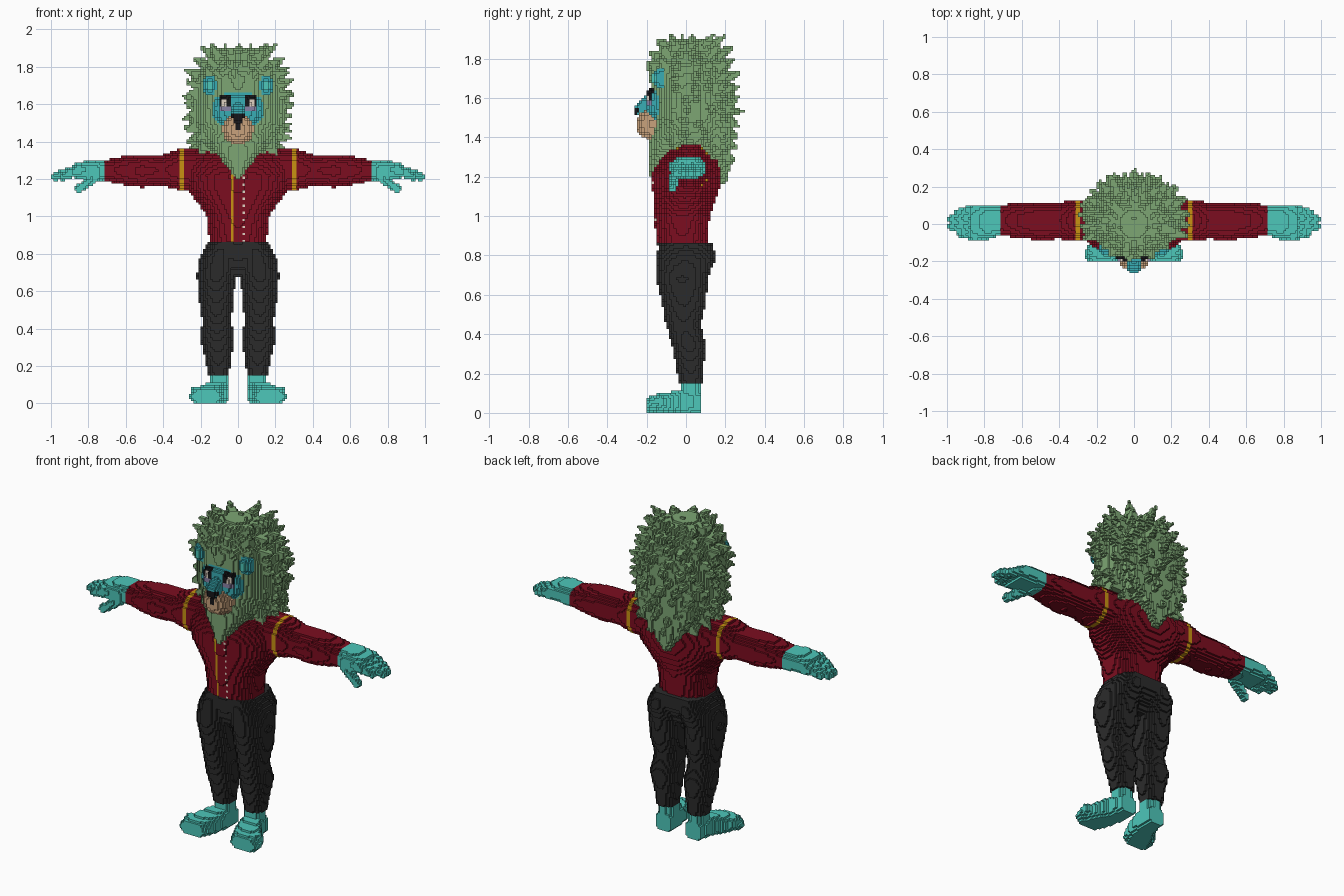
import bpy
import math
import random
from mathutils import Vector

random.seed(4)
V = 0.0125   # block size
cells = {}   # block index -> (part, colour)

COLOURS = {
    "teal_skin": (0.075, 0.57, 0.49),
    "blue_teal_face": (0.04, 0.42, 0.46),
    "green_hair": (0.205, 0.38, 0.174),
    "dark_red_cloth": (0.2, 0.004, 0.014),
    "charcoal_cloth": (0.024, 0.024, 0.024),
    "gold_trim": (0.58, 0.29, 0.006),
    "tan_muzzle": (0.58, 0.36, 0.2),
    "black": (0.008, 0.008, 0.01),
    "pale_cream": (0.75, 0.65, 0.55),
    "grey_purple": (0.25, 0.22, 0.38),
}


# Helpers that fill blocks
def put(part, colour, idx, mirror):
    if idx[2] < 0:
        return
    if mirror:
        cells[idx] = ("left_" + part, colour)
        cells[(-1 - idx[0], idx[1], idx[2])] = ("right_" + part, colour)
    else:
        cells[idx] = (part, colour)


def section_at(sections, t):
    for a, b in zip(sections, sections[1:]):
        if a[0] <= t <= b[0]:
            f = (t - a[0]) / (b[0] - a[0])
            return [p + (q - p) * f for p, q in zip(a[1:], b[1:])]
    return None


def loft(part, colour, axis, sections, power=2.0, mirror=False):
    """Fill rounded sections (t, a, b, radius_a, radius_b) along an axis."""
    first, last = sections[0][0], sections[-1][0]
    for i in range(math.floor(first / V), math.ceil(last / V)):
        s = section_at(sections, (i + 0.5) * V)
        if not s:
            continue
        a, b, ra, rb = s
        for j in range(math.floor((a - ra) / V), math.ceil((a + ra) / V)):
            u = abs((j + 0.5) * V - a) / ra
            for k in range(math.floor((b - rb) / V), math.ceil((b + rb) / V)):
                w = abs((k + 0.5) * V - b) / rb
                if u ** power + w ** power <= 1:
                    idx = {"x": (i, j, k), "y": (j, i, k), "z": (j, k, i)}[axis]
                    put(part, colour, idx, mirror)


def ball(part, colour, c, r, power=2.0, mirror=False):
    spans = [range(math.floor((p - q) / V), math.ceil((p + q) / V)) for p, q in zip(c, r)]
    for i in spans[0]:
        for j in spans[1]:
            for k in spans[2]:
                d = sum((abs((n + 0.5) * V - p) / q) ** power for n, p, q in zip((i, j, k), c, r))
                if d <= 1:
                    put(part, colour, (i, j, k), mirror)


def strand(part, colour, start, end, r0, r1, mirror=False):
    start, end = Vector(start), Vector(end)
    steps = max(2, math.ceil((end - start).length / V))
    for n in range(steps + 1):
        r = r0 + (r1 - r0) * n / steps
        ball(part, colour, start.lerp(end, n / steps), (r, r, r), mirror=mirror)


def paint_front(parts, colour, x0, x1, z0, z1, rule=lambda x, z: True):
    """Colour the foremost block of each column inside a rectangle."""
    for i in range(round(x0 / V), round(x1 / V)):
        for k in range(round(z0 / V), round(z1 / V)):
            if not rule((i + 0.5) * V, (k + 0.5) * V):
                continue
            for j in range(-24, 8):
                if (i, j, k) in cells:
                    part = cells[(i, j, k)][0]
                    if part in parts:
                        cells[(i, j, k)] = (part, colour)
                    break


# Feet with toes
loft("foot", "teal_skin", "y", [
    (-0.2, 0.17, 0.035, 0.065, 0.035), (-0.17, 0.165, 0.045, 0.08, 0.045),
    (-0.1, 0.14, 0.05, 0.08, 0.052), (-0.02, 0.108, 0.06, 0.06, 0.06),
    (0.07, 0.1, 0.05, 0.05, 0.05)], 3.5, True)
loft("foot", "teal_skin", "z", [(0.02, 0.102, 0.02, 0.052, 0.05), (0.17, 0.102, 0.02, 0.052, 0.05)], 2.5, True)
for n in range(4):
    x = 0.105 + 0.04 * n
    strand("foot", "teal_skin", (x, -0.13, 0.06), (x + 0.005, -0.17, 0.034), 0.03, 0.03, True)

# Trousers
loft("trousers_leg", "charcoal_cloth", "z", [
    (0.155, 0.104, 0.025, 0.056, 0.06), (0.24, 0.106, 0.02, 0.07, 0.07),
    (0.34, 0.112, 0.018, 0.088, 0.088), (0.45, 0.113, -0.015, 0.078, 0.088),
    (0.56, 0.116, -0.01, 0.093, 0.113), (0.68, 0.117, -0.02, 0.104, 0.13),
    (0.78, 0.105, 0.0, 0.1, 0.15), (0.86, 0.08, 0.0, 0.08, 0.14)], 2.2, True)
loft("trousers_hips", "charcoal_cloth", "z", [
    (0.67, 0, -0.015, 0.1, 0.07), (0.74, 0, -0.01, 0.17, 0.115),
    (0.8, 0, 0.0, 0.185, 0.14), (0.8625, 0, -0.005, 0.16, 0.14)], 2.3)

# Jacket body and sleeves
loft("jacket", "dark_red_cloth", "z", [
    (0.8625, 0, -0.02, 0.152, 0.132), (1.0, 0, -0.02, 0.168, 0.14),
    (1.06, 0, -0.01, 0.205, 0.155), (1.14, 0, 0.0, 0.268, 0.17),
    (1.22, 0, 0.005, 0.295, 0.175), (1.3, 0, 0.015, 0.295, 0.145),
    (1.3625, 0, 0.02, 0.25, 0.07)], 2.2)
sleeve = [
    (0.2, 0.02, 1.25, 0.115, 0.108), (0.315, 0.018, 1.25, 0.108, 0.111),
    (0.4, 0.018, 1.247, 0.098, 0.082), (0.52, 0.015, 1.243, 0.1, 0.088),
    (0.62, 0.018, 1.245, 0.092, 0.076), (0.7125, 0.02, 1.245, 0.083, 0.055)]
loft("sleeve", "dark_red_cloth", "x", sleeve, 2.2, True)

# Gold shoulder bands and front zip
for idx, (part, colour) in list(cells.items()):
    if part.endswith("sleeve") and 0.285 < abs((idx[0] + 0.5) * V) < 0.315:
        cells[idx] = (part, "gold_trim")
paint_front(["jacket"], "gold_trim", -3 * V, -2 * V, 0.8625, 1.3)
paint_front(["jacket"], "pale_cream", 2 * V, 3 * V, 0.8625, 1.3, lambda x, z: int(z / V) % 3 == 0)

# Hands, fingers and thumbs
loft("hand", "teal_skin", "x", [
    (0.7125, 0.02, 1.245, 0.085, 0.056), (0.79, 0.012, 1.25, 0.092, 0.052),
    (0.88, 0.008, 1.24, 0.094, 0.042)], 2.5, True)
for y, tip in ((-0.062, 0.93), (-0.014, 0.975), (0.034, 0.975), (0.078, 0.94)):
    strand("hand", "teal_skin", (0.85, y, 1.25), (tip, y * 0.75, 1.215), 0.028, 0.023, True)
strand("hand", "teal_skin", (0.76, -0.05, 1.215), (0.85, -0.07, 1.145), 0.03, 0.022, True)

# Mane core, chest tuft and back tail
core = [
    (1.28, 0, 0.06, 0.15, 0.13), (1.38, 0, 0.035, 0.22, 0.18),
    (1.5, 0, 0.03, 0.252, 0.2), (1.65, 0, 0.025, 0.25, 0.205),
    (1.75, 0, 0.01, 0.225, 0.195), (1.83, 0, 0.005, 0.17, 0.145), (1.9, 0, 0, 0.07, 0.07)]
loft("mane", "green_hair", "z", core)
loft("mane", "green_hair", "z", [
    (1.2, 0, -0.17, 0.012, 0.02), (1.26, 0, -0.14, 0.055, 0.05),
    (1.34, 0, -0.11, 0.12, 0.08), (1.42, 0, -0.09, 0.16, 0.09), (1.5, 0, -0.06, 0.17, 0.09)])
loft("mane", "green_hair", "z", [
    (1.16, 0, 0.18, 0.015, 0.025), (1.24, 0, 0.175, 0.07, 0.04),
    (1.34, 0, 0.155, 0.15, 0.07), (1.46, 0, 0.12, 0.21, 0.11)])

# Mane locks: they stand up at the crown and flare out lower down
for row in range(11):
    z = 1.33 + 0.052 * row
    _, cy, rx, ry = section_at(core, z)
    count = max(7, round(rx * 64))
    for n in range(count):
        angle = math.tau * (n + 0.5 * (row % 2)) / count + random.uniform(-0.12, 0.12)
        out = Vector((math.sin(angle), math.cos(angle), 0))
        frontness = -out.y
        if frontness > 0.55 and z < 1.72:
            continue
        root = Vector((out.x * rx * 0.84, cy + out.y * ry * 0.84, z))
        reach = random.uniform(0.065, 0.095) * (0.6 if frontness > 0.4 else 1)
        lift = (z - 1.57) * 0.2 + random.uniform(-0.015, 0.02)
        strand("mane", "green_hair", root, root + out * reach + Vector((0, 0, lift)), 0.04, 0.008)
for x, y, z in ((0.07, -0.02, 1.91), (0.0, 0.03, 1.9), (0.14, 0.02, 1.885), (0.08, 0.09, 1.875), (0.04, -0.1, 1.86)):
    for side in (-1, 1):
        strand("mane", "green_hair", (x * side * 0.9, y, z - 0.08), (x * side, y, z), 0.035, 0.01)

# Hanging locks down the nape
for x, z in ((0.04, 1.22), (0.09, 1.27), (0.14, 1.33), (0.0, 1.3)):
    for side in (-1, 1):
        strand("mane", "green_hair", (x * side, 0.19, z + 0.1), (x * side * 0.9, 0.21, z), 0.038, 0.01)

# Head, ears, snout and muzzle
ball("face", "blue_teal_face", (0, -0.085, 1.575), (0.148, 0.122, 0.115), 2.4)
ball("ear", "blue_teal_face", (0.15, -0.13, 1.7), (0.042, 0.034, 0.056), 2, True)
ball("ear", "teal_skin", (0.152, -0.16, 1.7), (0.018, 0.014, 0.03), 2, True)
ball("muzzle", "tan_muzzle", (0, -0.17, 1.468), (0.083, 0.08, 0.08), 2.3)
loft("face", "blue_teal_face", "y", [
    (-0.2625, 0, 1.535, 0.03, 0.025), (-0.23, 0, 1.55, 0.04, 0.042), (-0.15, 0, 1.58, 0.05, 0.07)])

# Nose, mouth line and eyes
head = ["face", "muzzle"]
paint_front(head, "black", -0.0375, 0.0375, 1.4875, 1.55, lambda x, z: abs(x) < 0.012 + (z - 1.4875) * 0.6)
paint_front(head, "black", -V, V, 1.4625, 1.4875)
for side in (-1, 1):
    def eye(colour, x0, x1, z0, z1):
        a, b = sorted((x0 * side, x1 * side))
        paint_front(head, colour, a, b, z0, z1)
    eye("black", 0.0375, 0.1, 1.5875, 1.65)
    eye("pale_cream", 0.0625, 0.0875, 1.5875, 1.625)
    eye("grey_purple", 0.0375, 0.1, 1.5625, 1.5875)


# Materials
materials = {}
for name, rgb in COLOURS.items():
    mat = bpy.data.materials.new(name)
    mat.use_nodes = True
    mat.diffuse_color = (*rgb, 1)
    mat.node_tree.nodes["Principled BSDF"].inputs["Base Color"].default_value = (*rgb, 1)
    materials[name] = mat

cube = bpy.data.objects.get("Cube")
if cube:
    bpy.data.objects.remove(cube)

# Build one mesh per part from the exposed block sides
SQUARE = ((0, 0), (1, 0), (1, 1), (0, 1))
parts = {}
for idx, (part, colour) in cells.items():
    verts, faces, slots = parts.setdefault(part, ({}, [], []))
    for axis in range(3):
        for way in (0, 1):
            beside = list(idx)
            beside[axis] += 2 * way - 1
            if tuple(beside) in cells:
                continue
            quad = []
            for p, q in (SQUARE if way else SQUARE[::-1]):
                corner = list(idx)
                corner[axis] += way
                corner[(axis + 1) % 3] += p
                corner[(axis + 2) % 3] += q
                quad.append(verts.setdefault(tuple(corner), len(verts)))
            faces.append(quad)
            slots.append(colour)

for part, (verts, faces, slots) in parts.items():
    if not faces:
        continue
    mesh = bpy.data.meshes.new(part)
    mesh.from_pydata([Vector(v) * V for v in verts], [], faces)
    used = sorted(set(slots))
    for colour in used:
        mesh.materials.append(materials[colour])
    mesh.polygons.foreach_set("material_index", [used.index(c) for c in slots])
    mesh.update()
    bpy.context.collection.objects.link(bpy.data.objects.new(part, mesh))
